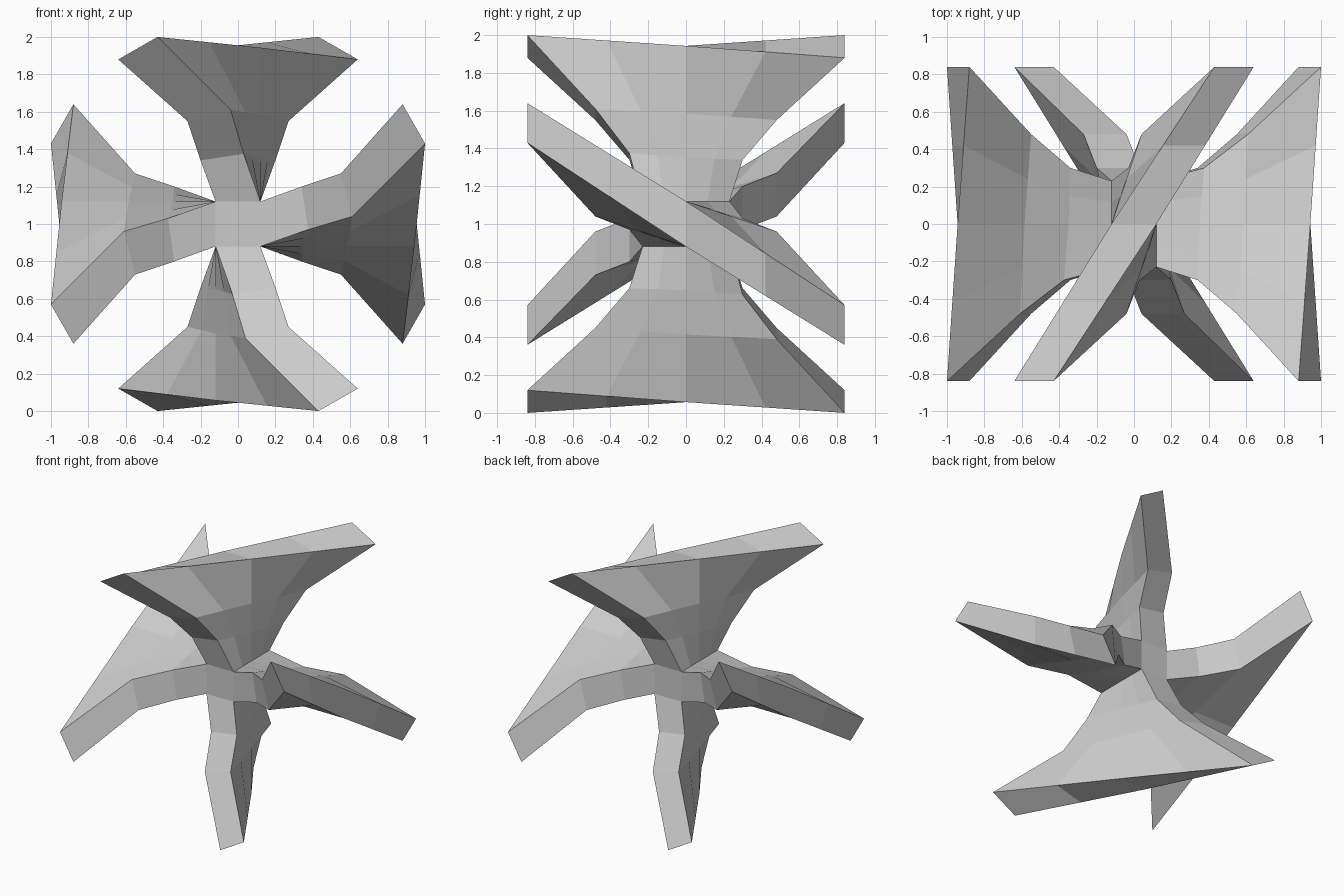
import bpy, bmesh
from math import pi
from mathutils import Vector, Matrix

if "Cube" in bpy.data.objects:
    bpy.data.objects.remove(bpy.data.objects["Cube"])

# Upper blade stations from hub to tip:
# front-edge left (x, r), front-edge right (x, r), front y, mid radius
HALF = 0.12
STATIONS = [
    ((-0.12, 0.12), (0.12, 0.12), -0.23, 0.12),
    ((-0.20, 0.34), (0.03, 0.375), -0.30, 0.35),
    ((-0.27, 0.55), (-0.04, 0.61), -0.48, 0.585),
    ((-0.64, 0.88), (-0.43, 1.00), -0.84, 0.943),
]


def section(station):
    """Left and right rows of five points running front to back."""
    (lx, lz), (rx, rz), y, mid = station
    left = [Vector((lx, y, lz)), Vector((-HALF, 0, mid)), Vector((-rx, -y, rz))]
    right = [Vector((rx, y, rz)), Vector((HALF, 0, mid)), Vector((-lx, -y, lz))]

    def split(p):
        return [p[0], p[0].lerp(p[1], 0.5), p[1], p[1].lerp(p[2], 0.5), p[2]]
    return split(left), split(right)


bm = bmesh.new()

# Four twisted blades around the front-to-back axis
for k in range(4):
    turn = Matrix.Translation((0, 0, 1)) @ Matrix.Rotation(k * pi / 2, 4, 'Y')
    rings = []
    for st in STATIONS:
        left, right = section(st)
        ring = left + right[::-1]
        rings.append([bm.verts.new(turn @ p) for p in ring])
    for a, b in zip(rings, rings[1:]):
        for i in range(10):
            j = (i + 1) % 10
            bm.faces.new((a[i], a[j], b[j], b[i]))
    tip = rings[-1]
    for i in range(4):
        bm.faces.new((tip[i], tip[i + 1], tip[8 - i], tip[9 - i]))

# Hub end caps
for y in (-0.23, 0.23):
    bm.faces.new([bm.verts.new((x * HALF, y, 1 + z * HALF))
                  for x, z in ((-1, -1), (1, -1), (1, 1), (-1, 1))])

bmesh.ops.remove_doubles(bm, verts=bm.verts[:], dist=0.001)
bmesh.ops.recalc_face_normals(bm, faces=bm.faces[:])

mesh = bpy.data.meshes.new("twisted_rotor")
bm.to_mesh(mesh)
bm.free()
rotor = bpy.data.objects.new("twisted_rotor", mesh)
bpy.context.collection.objects.link(rotor)
